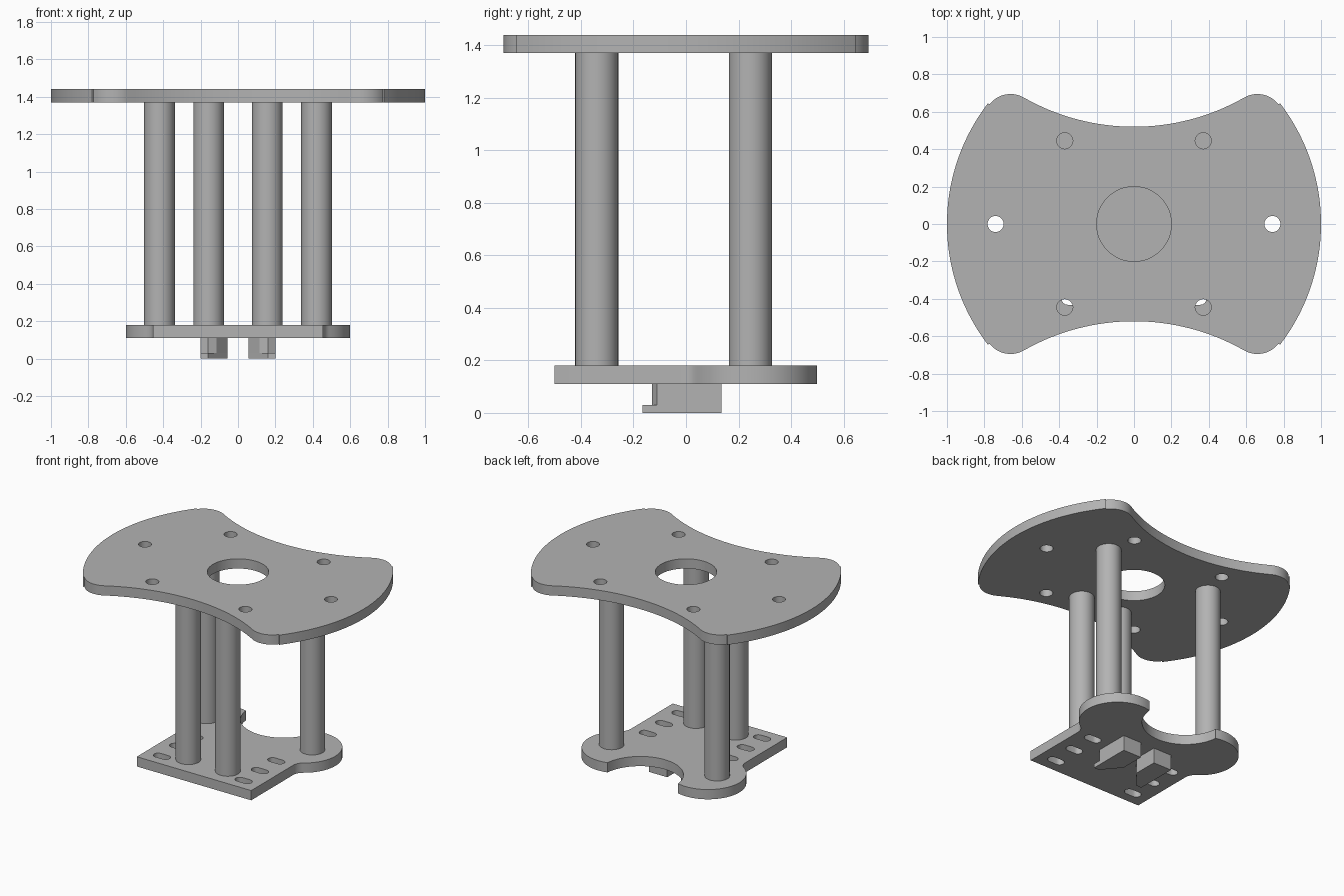
import bpy, bmesh
from math import cos, sin, pi, atan2, radians, hypot

cube = bpy.data.objects.get("Cube")
if cube:
    bpy.data.objects.remove(cube)

grey = bpy.data.materials.new("plain_grey")
grey.use_nodes = True
tone = (0.45, 0.45, 0.45, 1)
grey.diffuse_color = tone
grey.node_tree.nodes["Principled BSDF"].inputs["Base Color"].default_value = tone


def arc(cx, cy, r, a0, a1, n=12):
    """Points along an arc, angles in radians."""
    return [(cx + r * cos(a0 + (a1 - a0) * i / n),
             cy + r * sin(a0 + (a1 - a0) * i / n)) for i in range(n + 1)]


def circle(cx, cy, r, n=32):
    return arc(cx, cy, r, 0, 2 * pi, n)[:-1]


def slot(cx, cy, half, r):
    """Rounded slot lying along x."""
    return (arc(cx + half, cy, r, -pi / 2, pi / 2, 8)
            + arc(cx - half, cy, r, pi / 2, 3 * pi / 2, 8))


def mirror(points, axis):
    """Close an outline with its reversed mirror image."""
    flip = [(-x, y) if axis == "x" else (x, -y) for x, y in reversed(points)]
    loop = []
    for p in points + flip:
        if not loop or hypot(p[0] - loop[-1][0], p[1] - loop[-1][1]) > 1e-4:
            loop.append(p)
    return loop


def prism(name, loops, z0, z1):
    """Filled outline with holes, extruded from z0 to z1."""
    curve = bpy.data.curves.new(name, "CURVE")
    curve.dimensions = "2D"
    curve.fill_mode = "BOTH"
    curve.extrude = (z1 - z0) / 2
    for loop in loops:
        spline = curve.splines.new("POLY")
        spline.points.add(len(loop) - 1)
        for point, (x, y) in zip(spline.points, loop):
            point.co = (x, y, 0, 1)
        spline.use_cyclic_u = True
    temp = bpy.data.objects.new(name + "_curve", curve)
    bpy.context.collection.objects.link(temp)
    bpy.context.view_layer.update()
    graph = bpy.context.evaluated_depsgraph_get()
    mesh = bpy.data.meshes.new_from_object(temp.evaluated_get(graph))
    bpy.data.objects.remove(temp)
    mesh.name = name
    bm = bmesh.new()
    bm.from_mesh(mesh)
    bmesh.ops.translate(bm, verts=bm.verts, vec=(0, 0, (z0 + z1) / 2))
    bmesh.ops.remove_doubles(bm, verts=bm.verts, dist=1e-5)
    bmesh.ops.recalc_face_normals(bm, faces=bm.faces)
    bm.to_mesh(mesh)
    bm.free()
    mesh.materials.clear()
    mesh.materials.append(grey)
    obj = bpy.data.objects.new(name, mesh)
    bpy.context.collection.objects.link(obj)
    bpy.ops.object.select_all(action="DESELECT")
    obj.select_set(True)
    bpy.context.view_layer.objects.active = obj
    bpy.ops.object.shade_smooth_by_angle(angle=radians(30))
    return obj


BASE, FLOOR, DECK, TOP = 0.11, 0.18, 1.37, 1.44

# Top plate: bowed ends, rounded tips, concave front and back
tip_x, tip_y, tip_r = 0.66, 0.553, 0.142
a_end = atan2(tip_y, tip_x + 0.06)
a_waist = atan2(1.71 - tip_y, -tip_x)
quarter = (arc(-0.06, 0, 1.06, 0, a_end, 20)
           + arc(tip_x, tip_y, tip_r, a_end, a_waist)
           + arc(0, 1.71, 1.19, a_waist - pi, -pi / 2, 16))
half = mirror(quarter, "x")
top_loops = [mirror(half, "y")[:-1], circle(0, 0, 0.2, 48)]
for s in (-1, 1):
    top_loops.append(circle(s * 0.74, 0, 0.043))
    top_loops += [circle(s * 0.37, y, 0.043) for y in (-0.445, 0.445)]
prism("top_plate", top_loops, DECK, TOP)

# Bottom plate: square front, two rounded lobes and a round bite at the back
side = ([(0.455, -0.5)]
        + arc(0.535, -0.023, 0.08, pi, radians(124), 8)
        + arc(0.35, 0.25, 0.25, radians(-56), radians(106), 28)
        + arc(0, 0.52, 0.282, radians(-6), -pi / 2, 20))
base_loops = [mirror(side, "x")]
for s in (-1, 1):
    base_loops += [slot(s * 0.325, y, 0.03, 0.032)
                   for y in (-0.40, -0.215, -0.03)]
prism("bottom_plate", base_loops, BASE, FLOOR)

# Posts and hooked feet, one of each per side
for s, tag in ((1, "left"), (-1, "right")):
    prism("front_post_" + tag, [circle(s * 0.157, -0.34, 0.082, 40)], FLOOR, DECK)
    prism("back_post_" + tag, [circle(s * 0.42, 0.245, 0.082, 40)], FLOOR, DECK)
    foot = [(0.2, 0.135), (0.055, 0.135), (0.055, -0.04)]
    body = foot + [(0.115, -0.115), (0.16, -0.13), (0.2, -0.11)]
    toe = foot + [(0.16, -0.165), (0.2, -0.165)]
    prism("foot_body_" + tag, [[(s * x, y) for x, y in body]], 0.03, BASE)
    prism("foot_toe_" + tag, [[(s * x, y) for x, y in toe]], 0, 0.03)
